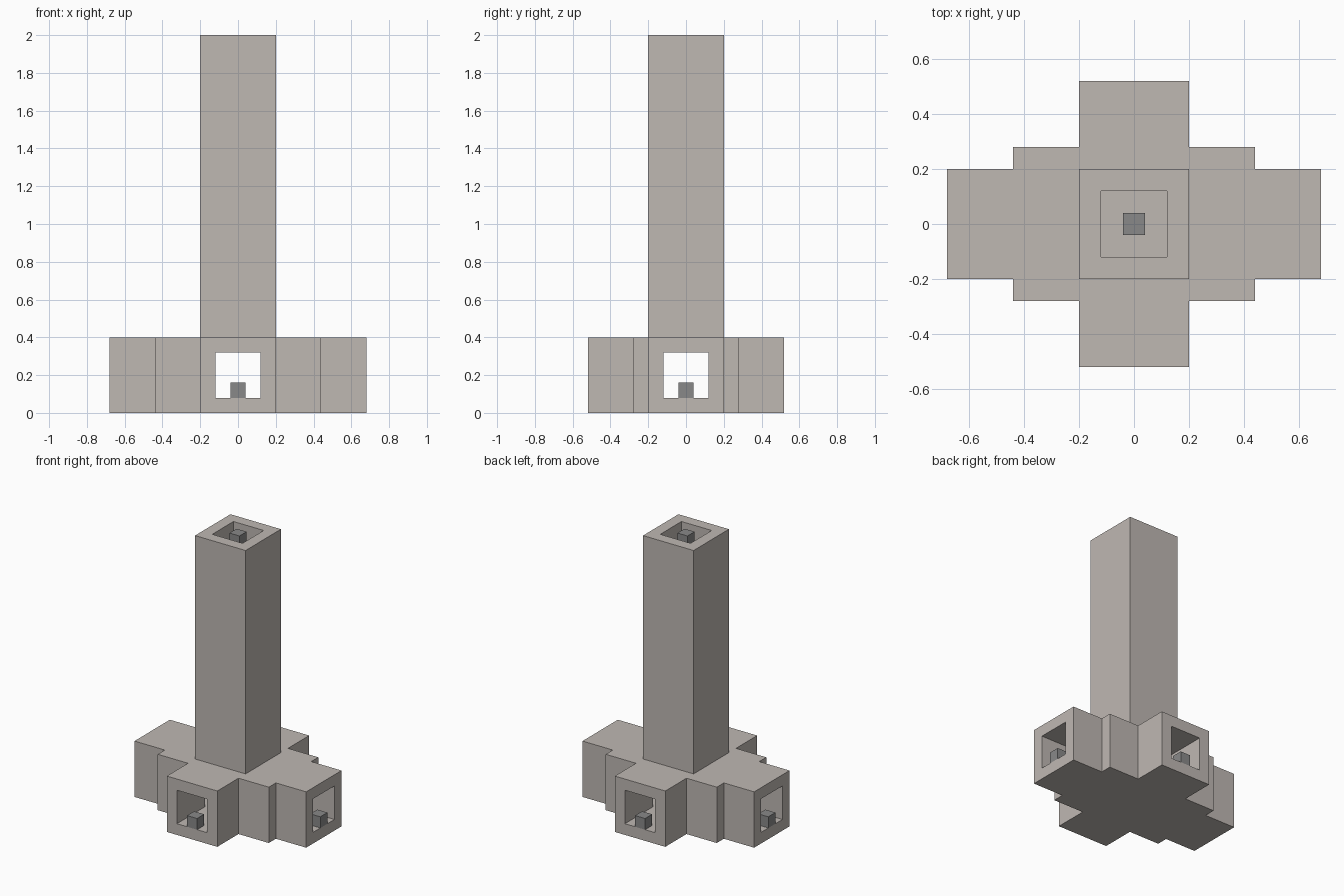
import bpy
import bmesh

if "Cube" in bpy.data.objects:
    bpy.data.objects.remove(bpy.data.objects["Cube"], do_unlink=True)

WALL = 0.08
ARM = 0.2            # half width of arms and tower
HOLE = ARM - WALL    # half width of the passages
BASE_TOP = 0.4
HEIGHT = 2.0
ROOM_X, ROOM_Y = 0.44, 0.28
END_X, END_Y = 0.68, 0.52


def make_material(name, rgb):
    mat = bpy.data.materials.new(name)
    mat.use_nodes = True
    color = (*rgb, 1.0)
    mat.diffuse_color = color
    mat.node_tree.nodes["Principled BSDF"].inputs["Base Color"].default_value = color
    return mat


stone = make_material("warm grey stone", (0.52, 0.48, 0.45))
metal = make_material("dark grey", (0.25, 0.25, 0.25))


def extrude(name, outline, low, high, mat):
    """Extrude a flat outline from one height to another."""
    bm = bmesh.new()
    face = bm.faces.new([bm.verts.new((x, y, low)) for x, y in outline])
    moved = bmesh.ops.extrude_face_region(bm, geom=[face])["geom"]
    verts = [v for v in moved if isinstance(v, bmesh.types.BMVert)]
    bmesh.ops.translate(bm, verts=verts, vec=(0, 0, high - low))
    bmesh.ops.recalc_face_normals(bm, faces=bm.faces)
    mesh = bpy.data.meshes.new(name)
    bm.to_mesh(mesh)
    bm.free()
    mesh.materials.append(mat)
    obj = bpy.data.objects.new(name, mesh)
    bpy.context.collection.objects.link(obj)
    return obj


def box(name, half_x, half_y, low, high, mat=stone, center=(0, 0)):
    cx, cy = center
    outline = [(cx + sx * half_x, cy + sy * half_y)
               for sx, sy in ((-1, -1), (1, -1), (1, 1), (-1, 1))]
    return extrude(name, outline, low, high, mat)


def combine(target, other, operation):
    mod = target.modifiers.new(operation, "BOOLEAN")
    mod.operation = operation
    mod.solver = "EXACT"
    mod.object = other
    bpy.context.view_layer.objects.active = target
    bpy.ops.object.modifier_apply(modifier=mod.name)
    bpy.data.objects.remove(other, do_unlink=True)


# Base: stepped cross outline, one quarter mirrored around
quarter = [(END_X, ARM), (ROOM_X, ARM), (ROOM_X, ROOM_Y), (ARM, ROOM_Y), (ARM, END_Y)]
half = quarter + [(-x, y) for x, y in reversed(quarter)]
outline = half + [(x, -y) for x, y in reversed(half)]
building = extrude("hollow_cross_tower", outline, 0, BASE_TOP, stone)

# Tower
combine(building, box("tower", ARM, ARM, BASE_TOP / 2, HEIGHT), "UNION")

# Inner room, two crossing passages and the shaft
roof = BASE_TOP - WALL
for cutter in (
    box("room_cutter", ROOM_X - WALL, ROOM_Y - WALL, WALL, roof),
    box("side_passage_cutter", END_X + WALL, HOLE, WALL, roof),
    box("front_passage_cutter", HOLE, END_Y + WALL, WALL, roof),
    box("shaft_cutter", HOLE, HOLE, BASE_TOP / 2, HEIGHT + WALL),
):
    combine(building, cutter, "DIFFERENCE")

# Small blocks at each opening
PEG = WALL / 2
for name, center in (
    ("left_peg", (END_X - PEG, 0)),
    ("right_peg", (PEG - END_X, 0)),
    ("back_peg", (0, END_Y - PEG)),
    ("front_peg", (0, PEG - END_Y)),
):
    box(name, PEG, PEG, WALL, 2 * WALL, metal, center)
box("top_peg", PEG, PEG, HEIGHT - WALL, HEIGHT, metal)
